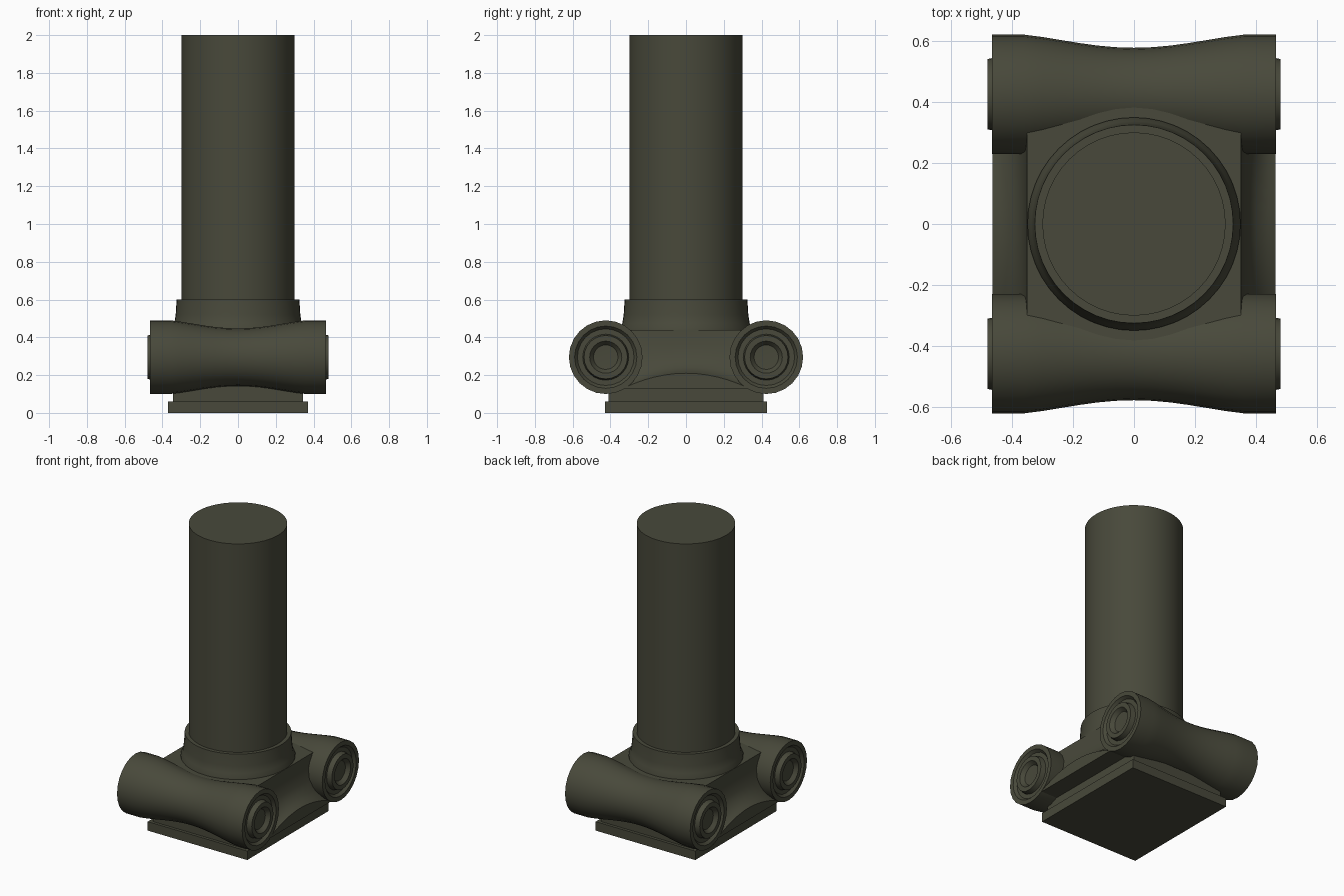
import bpy, bmesh, math
from mathutils import Matrix

if "Cube" in bpy.data.objects:
    bpy.data.objects.remove(bpy.data.objects["Cube"])

stone = bpy.data.materials.new("dark_olive_stone")
stone.diffuse_color = (0.065, 0.066, 0.043, 1)
stone.use_nodes = True
stone.node_tree.nodes["Principled BSDF"].inputs["Base Color"].default_value = stone.diffuse_color


def finish(name, bm, angle=35):
    bmesh.ops.remove_doubles(bm, verts=bm.verts, dist=1e-5)
    bmesh.ops.recalc_face_normals(bm, faces=bm.faces)
    me = bpy.data.meshes.new(name)
    bm.to_mesh(me)
    bm.free()
    me.materials.append(stone)
    ob = bpy.data.objects.new(name, me)
    bpy.context.collection.objects.link(ob)
    bpy.ops.object.select_all(action='DESELECT')
    ob.select_set(True)
    bpy.context.view_layer.objects.active = ob
    bpy.ops.object.shade_smooth_by_angle(angle=math.radians(angle))
    return ob


def lathe(name, profile, sides, matrix=Matrix()):
    """Revolve (radius, height) points round z, then place with matrix."""
    bm = bmesh.new()
    vs = [bm.verts.new((r, 0, z)) for r, z in profile]
    es = [bm.edges.new(p) for p in zip(vs, vs[1:])]
    bmesh.ops.spin(bm, geom=vs + es, cent=(0, 0, 0), axis=(0, 0, 1),
                   angle=2 * math.pi, steps=sides)
    bm.transform(matrix)
    return finish(name, bm)


def slab(name, hx, hy, z0, z1):
    bm = bmesh.new()
    bmesh.ops.create_cube(bm, size=1, matrix=Matrix.Translation((0, 0, (z0 + z1) / 2))
                          @ Matrix.Diagonal((2 * hx, 2 * hy, z1 - z0, 1)))
    return finish(name, bm)


# Plinth and stepped core
slab("plinth", 0.37, 0.43, 0, 0.06)
slab("plinth_step", 0.345, 0.41, 0.06, 0.14)
slab("core_block", 0.35, 0.39, 0.14, 0.44)

# Shaft and its flared collar
lathe("shaft", [(0, 0.4), (0.3, 0.4), (0.3, 2), (0, 2)], 48)
lathe("collar", [(0, 0.6), (0.325, 0.6), (0.33, 0.52), (0.337, 0.475),
                 (0.349, 0.45), (0.349, 0.42), (0, 0.42)], 48)

# Waisted scroll rolls with ringed, hollow eyes
half = [(0, 0.452), (0.065, 0.455), (0.085, 0.48), (0.115, 0.48), (0.122, 0.447),
        (0.15, 0.447), (0.165, 0.465), (0.195, 0.465), (0.195, 0.36)]
half += [(0.152 + 0.043 * (x / 0.36) ** 2 * (1.6 - 0.6 * (x / 0.36) ** 2), x)
         for x in (0.3, 0.24, 0.18, 0.12, 0.06)]
profile = half + [(0.152, 0)] + [(r, -x) for r, x in reversed(half)]
for side, label in ((-1, "front"), (1, "back")):
    lathe(label + "_scroll_roll", profile, 24,
          Matrix.Translation((0, side * 0.425, 0.295)) @ Matrix.Rotation(math.pi / 2, 4, 'Y'))

# Concave channels between the scrolls, with an arched lower rim
for side, label in ((-1, "left"), (1, "right")):
    bm = bmesh.new()
    rows = []
    for i in range(13):
        y = -0.33 + 0.66 * i / 12
        sag = 0.065 * (y / 0.3) ** 2
        section = [(0.3, 0.13), (0.463, 0.13), (0.463, 0.21 - sag), (0.44, 0.22 - sag),
                   (0.4, 0.24 - sag / 2), (0.37, 0.29), (0.355, 0.36), (0.35, 0.44), (0.3, 0.44)]
        rows.append([bm.verts.new((side * x, y, z)) for x, z in section])
    for a, b in zip(rows, rows[1:]):
        for j in range(len(a)):
            k = (j + 1) % len(a)
            bm.faces.new((a[j], a[k], b[k], b[j]))
    bm.faces.new(rows[0])
    bm.faces.new(rows[-1])
    finish(label + "_channel", bm)
